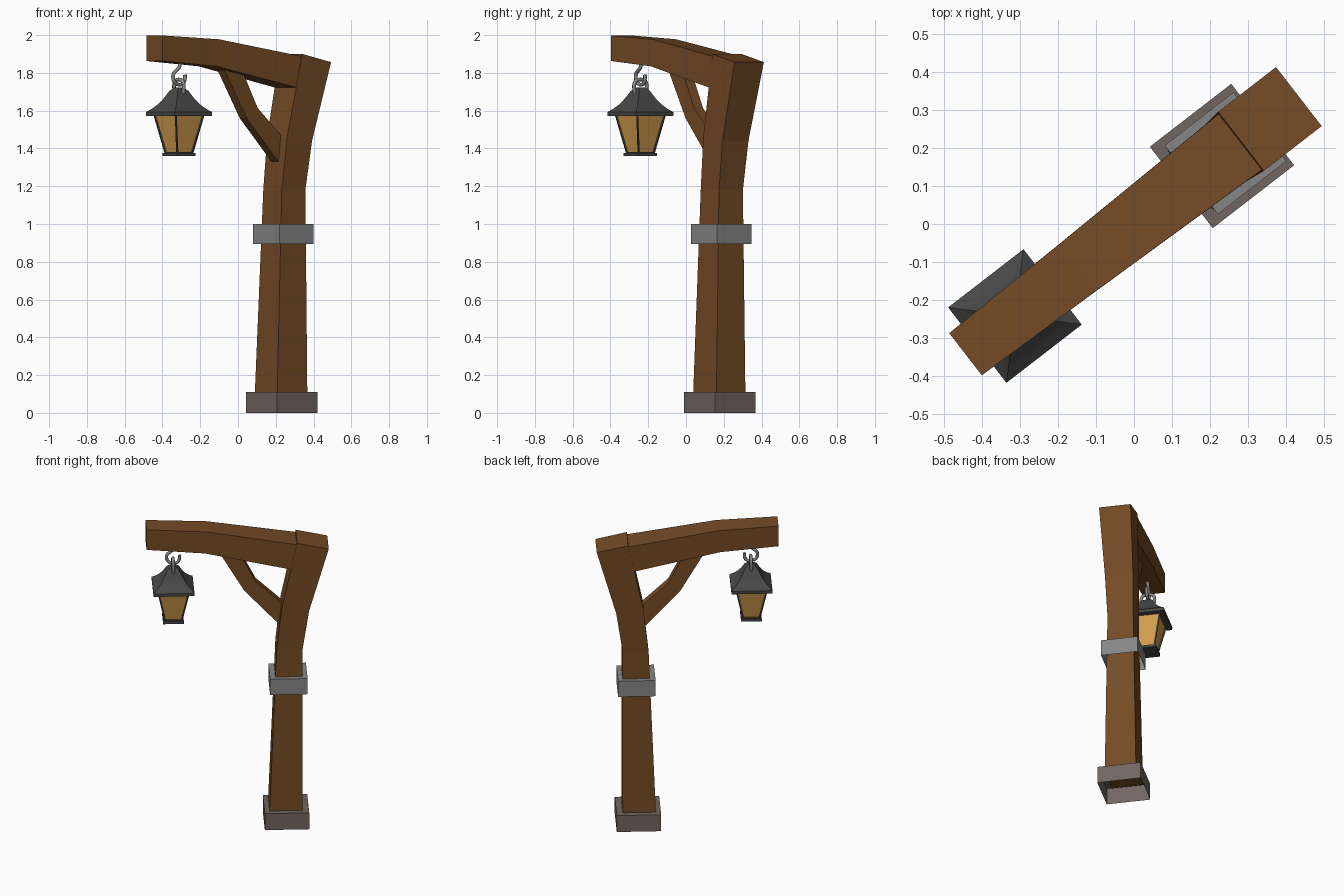
import bpy, bmesh, math
from mathutils import Matrix

if "Cube" in bpy.data.objects:
    bpy.data.objects.remove(bpy.data.objects["Cube"])

# whole lamp is built along local u (arm axis), then turned about z
TURN = Matrix.Rotation(math.radians(37.7), 4, 'Z')


def mat(name, rgb):
    m = bpy.data.materials.new(name)
    m.diffuse_color = (*rgb, 1)
    m.use_nodes = True
    m.node_tree.nodes["Principled BSDF"].inputs["Base Color"].default_value = m.diffuse_color
    return m


WOOD = mat("brown wood", (0.178, 0.070, 0.019))
STONE = mat("grey brown stone", (0.165, 0.130, 0.118))
METAL = mat("grey metal", (0.24, 0.24, 0.24))
DARK = mat("dark iron", (0.065, 0.065, 0.065))
GLASS = mat("amber glass", (0.66, 0.34, 0.075))


def finish(name, bm, *mats):
    bmesh.ops.recalc_face_normals(bm, faces=bm.faces)
    bm.transform(TURN)
    me = bpy.data.meshes.new(name)
    bm.to_mesh(me)
    bm.free()
    for m in mats:
        me.materials.append(m)
    ob = bpy.data.objects.new(name, me)
    bpy.context.collection.objects.link(ob)
    return ob


def loft(rings, caps=(True, True)):
    """skin four-sided rings of points"""
    bm = bmesh.new()
    vs = [[bm.verts.new(p) for p in r] for r in rings]
    for a, b in zip(vs, vs[1:]):
        for i in range(4):
            j = (i + 1) % 4
            bm.faces.new((a[i], a[j], b[j], b[i]))
    if caps[0]:
        bm.faces.new(vs[0][::-1])
    if caps[1]:
        bm.faces.new(vs[-1])
    return bm


def timber(name, sections):
    """bent timber: sections are (u, z of one edge, u, z of other edge, half width)"""
    rings = [[(u0, -h, z0), (u1, -h, z1), (u1, h, z1), (u0, h, z0)]
             for u0, z0, u1, z1, h in sections]
    return finish(name, loft(rings), WOOD)


def square(u, a, z):
    return [(u - a, -a, z), (u + a, -a, z), (u + a, a, z), (u - a, a, z)]


# timber frame
timber("post", [(0.187, 0.09, 0.389, 0.09, 0.097),
                (0.231, 1.18, 0.389, 1.18, 0.080),
                (0.262, 1.46, 0.428, 1.44, 0.087),
                (0.355, 1.90, 0.547, 1.857, 0.098)])
timber("arm_beam", [(-0.559, 1.863, -0.559, 1.998, 0.070),
                    (-0.205, 1.835, -0.188, 1.978, 0.078),
                    (0.345, 1.717, 0.365, 1.886, 0.093)])
timber("brace", [(-0.135, 1.855, -0.010, 1.855, 0.030),
                 (-0.114, 1.815, 0.012, 1.80, 0.030),
                 (0.035, 1.56, 0.108, 1.615, 0.030),
                 (0.244, 1.333, 0.275, 1.46, 0.030),
                 (0.275, 1.31, 0.300, 1.44, 0.030)])

# foot block and collar, open underneath
finish("stone_foot", loft([square(0.292, 0.135, 0), square(0.292, 0.135, 0.11)],
                          (False, True)), STONE)
finish("metal_collar", loft([square(0.304, 0.114, 0.895), square(0.304, 0.114, 1.0)],
                            (False, True)), METAL)

# lantern: flared roof, glazed body, bottom plate
L = -0.395
roof = finish("lantern_roof", loft([square(L, a, z) for a, z in (
    (0.124, 1.572), (0.125, 1.592), (0.100, 1.612), (0.078, 1.635),
    (0.056, 1.668), (0.036, 1.705), (0.016, 1.722))]), DARK)
for p in roof.data.polygons:
    p.use_smooth = True
bpy.context.view_layer.objects.active = roof
roof.select_set(True)
bpy.ops.object.shade_smooth_by_angle(angle=math.radians(35))
roof.select_set(False)

bm = loft([square(L, 0.054, 1.372), square(L, 0.097, 1.58)])
bmesh.ops.recalc_face_normals(bm, faces=bm.faces)
panes = [f for f in bm.faces if abs(f.normal.z) < 0.8]
bmesh.ops.inset_individual(bm, faces=panes, thickness=0.011)
bmesh.ops.inset_individual(bm, faces=panes, thickness=0.0005, depth=-0.008)
for f in panes:
    f.material_index = 1
finish("lantern_body", bm, DARK, GLASS)
finish("lantern_bottom", loft([square(L, 0.063, 1.359), square(L, 0.063, 1.376)]), DARK)


# hook under the arm and ring on the lantern
def rod(name, pts, radius=0.010):
    cu = bpy.data.curves.new(name, 'CURVE')
    cu.dimensions = '3D'
    cu.bevel_depth = radius
    cu.bevel_resolution = 2
    cu.use_fill_caps = True
    sp = cu.splines.new('NURBS')
    sp.points.add(len(pts) - 1)
    for p, co in zip(sp.points, pts):
        p.co = (*co, 1)
    sp.use_endpoint_u = True
    sp.order_u = 3
    sp.resolution_u = 4
    tmp = bpy.data.objects.new(name + "_path", cu)
    bpy.context.collection.objects.link(tmp)
    bpy.context.view_layer.update()
    me = bpy.data.meshes.new_from_object(
        tmp.evaluated_get(bpy.context.evaluated_depsgraph_get()))
    bm = bmesh.new()
    bm.from_mesh(me)
    bpy.data.objects.remove(tmp)
    for f in bm.faces:
        f.smooth = True
    ob = finish(name, bm)
    ob.data.materials.clear()
    ob.data.materials.append(METAL)


rod("hanging_hook", [(L + u, 0, z) for u, z in (
    (0.005, 1.87), (0.010, 1.835), (-0.015, 1.815), (-0.042, 1.795), (-0.036, 1.75),
    (0.005, 1.733), (0.042, 1.75), (0.040, 1.79))])
rod("lantern_ring", [(L, v, z) for v, z in (
    (-0.032, 1.67), (-0.046, 1.72), (-0.036, 1.76), (0, 1.766),
    (0.036, 1.76), (0.046, 1.72), (0.032, 1.67))])
